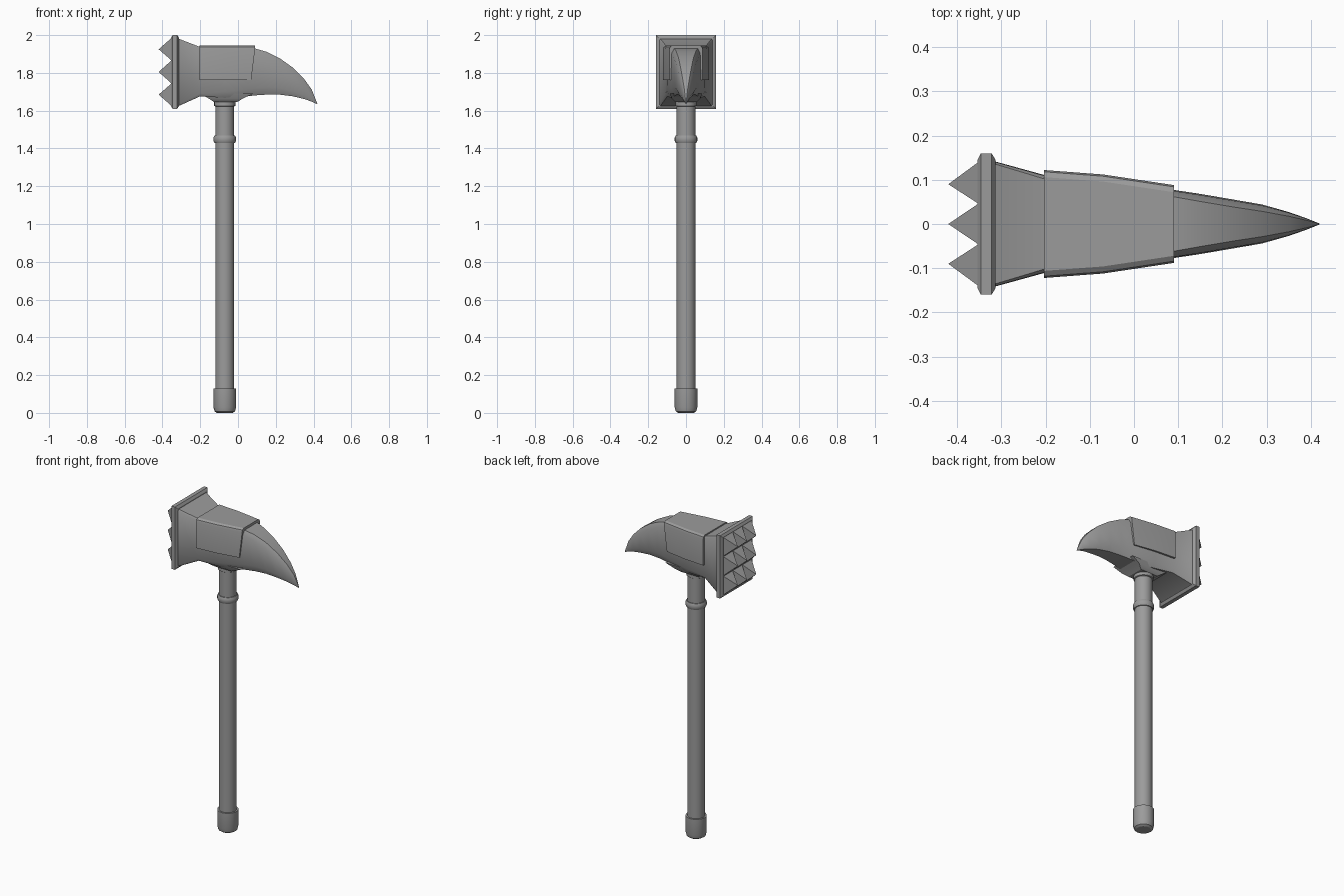
import bpy, bmesh, math

cube = bpy.data.objects.get("Cube")
if cube:
    bpy.data.objects.remove(cube, do_unlink=True)

# One plain grey metal for everything
GREY = (0.33, 0.33, 0.33, 1)
metal = bpy.data.materials.new("grey metal")
metal.use_nodes = True
metal.diffuse_color = GREY
metal.node_tree.nodes["Principled BSDF"].inputs["Base Color"].default_value = GREY

AXIS_X = -0.07  # handle centre line


def finish(name, bm, angle=30):
    bmesh.ops.remove_doubles(bm, verts=bm.verts, dist=1e-5)
    bmesh.ops.recalc_face_normals(bm, faces=bm.faces)
    mesh = bpy.data.meshes.new(name)
    bm.to_mesh(mesh)
    bm.free()
    mesh.materials.append(metal)
    obj = bpy.data.objects.new(name, mesh)
    bpy.context.collection.objects.link(obj)
    bpy.ops.object.select_all(action='DESELECT')
    obj.select_set(True)
    bpy.context.view_layer.objects.active = obj
    bpy.ops.object.shade_smooth_by_angle(angle=math.radians(angle))
    return obj


def loft(name, rings, angle=30):
    """Skin a list of equal-length point rings and cap both ends."""
    bm = bmesh.new()
    rows = [[bm.verts.new(p) for p in ring] for ring in rings]
    n = len(rows[0])
    for a, b in zip(rows, rows[1:]):
        for i in range(n):
            j = (i + 1) % n
            bm.faces.new((a[i], a[j], b[j], b[i]))
    bm.faces.new(rows[0])
    bm.faces.new(rows[-1])
    return finish(name, bm, angle)


def lathe(name, profile, sides=24):
    rings = [[(AXIS_X + r * math.cos(t), r * math.sin(t), z)
              for t in (2 * math.pi * k / sides for k in range(sides))]
             for r, z in profile]
    return loft(name, rings)


def section(x, w, top, low, top_in, low_in):
    """Chamfered cross-section; the corners are drawn in by top_in and low_in."""
    h = top - low
    half = [(w * (1 - low_in), low), (w, low + h * low_in * 0.6),
            (w * (1 - top_in * 0.15), top - h * top_in * 0.5), (w * (1 - top_in), top)]
    return [(x, y, z) for y, z in half] + [(x, -y, z) for y, z in reversed(half)]


# Handle, pommel, ring and collar
lathe("handle", [(0.05, 0.1), (0.05, 1.66)])
lathe("pommel", [(0.042, 0), (0.054, 0.008), (0.06, 0.03), (0.06, 0.13), (0.049, 0.13)], 16)
lathe("handle_ring", [(0.049, 1.43), (0.055, 1.43), (0.06, 1.44), (0.06, 1.457),
                      (0.055, 1.468), (0.049, 1.468)])
lathe("handle_collar", [(0.049, 1.622), (0.056, 1.626), (0.056, 1.66)])

# Flared socket joining the handle to the head
loft("head_socket", [[(x0, -y, z), (x1, -y, z), (x1, y, z), (x0, y, z)]
                     for x0, x1, y, z in ((-0.125, -0.005, 0.055, 1.645),
                                          (-0.155, 0.025, 0.075, 1.664),
                                          (-0.20, 0.08, 0.085, 1.69))])

# Head body: flared neck, middle block and curved beak
body = [(-0.32, 0.143, 1.983, 1.622, 0.04, 0.04),
        (-0.20, 0.110, 1.937, 1.676, 0.08, 0.10),
        (-0.07, 0.101, 1.937, 1.668, 0.10, 0.20),
        (0.05, 0.084, 1.933, 1.676, 0.15, 0.25),
        (0.09, 0.077, 1.929, 1.681, 0.20, 0.27),
        (0.15, 0.068, 1.912, 1.685, 0.25, 0.30),
        (0.22, 0.056, 1.878, 1.685, 0.30, 0.30),
        (0.29, 0.044, 1.828, 1.676, 0.35, 0.30),
        (0.35, 0.027, 1.768, 1.662, 0.35, 0.30),
        (0.39, 0.013, 1.712, 1.648, 0.35, 0.30),
        (0.42, 0.001, 1.638, 1.634, 0.35, 0.30)]
loft("head_body", [section(*s) for s in body], 35)

# Saddle plate wrapped over the top and sides, front edge raked back
saddle = []
for x, x_low, w in ((-0.203, -0.203, 0.122), (-0.07, -0.07, 0.112), (0.09, 0.07, 0.088)):
    half = [(x_low, w, 1.763), (x, w, 1.925), (x, w - 0.004, 1.938), (x, w - 0.016, 1.946)]
    saddle.append(half + [(a, -y, z) for a, y, z in reversed(half)])
loft("saddle_plate", saddle)

# Striking face: chamfered flange
CZ = 1.805
loft("face_flange", [[(x, -a, CZ - b), (x, a, CZ - b), (x, a, CZ + b), (x, -a, CZ + b)]
                     for x, a, b in ((-0.354, 0.145, 0.182), (-0.346, 0.16, 0.195),
                                     (-0.322, 0.16, 0.195), (-0.313, 0.145, 0.182))], 20)

# Three by three grid of pyramid spikes
bm = bmesh.new()
Y_EDGES = (-0.14, -0.046, 0.046, 0.14)
Z_EDGES = (CZ - 0.18, CZ - 0.061, CZ + 0.061, CZ + 0.18)
for i in range(3):
    for j in range(3):
        y0, y1, z0, z1 = Y_EDGES[i], Y_EDGES[i + 1], Z_EDGES[j], Z_EDGES[j + 1]
        base = [bm.verts.new((-0.352, y, z)) for y, z in ((y0, z0), (y1, z0), (y1, z1), (y0, z1))]
        tip = bm.verts.new((-0.42, 0.09 * (i - 1), CZ + 0.12 * (j - 1)))
        bm.faces.new(base)
        for k in range(4):
            bm.faces.new((base[k], base[(k + 1) % 4], tip))
finish("face_spikes", bm, 20)
